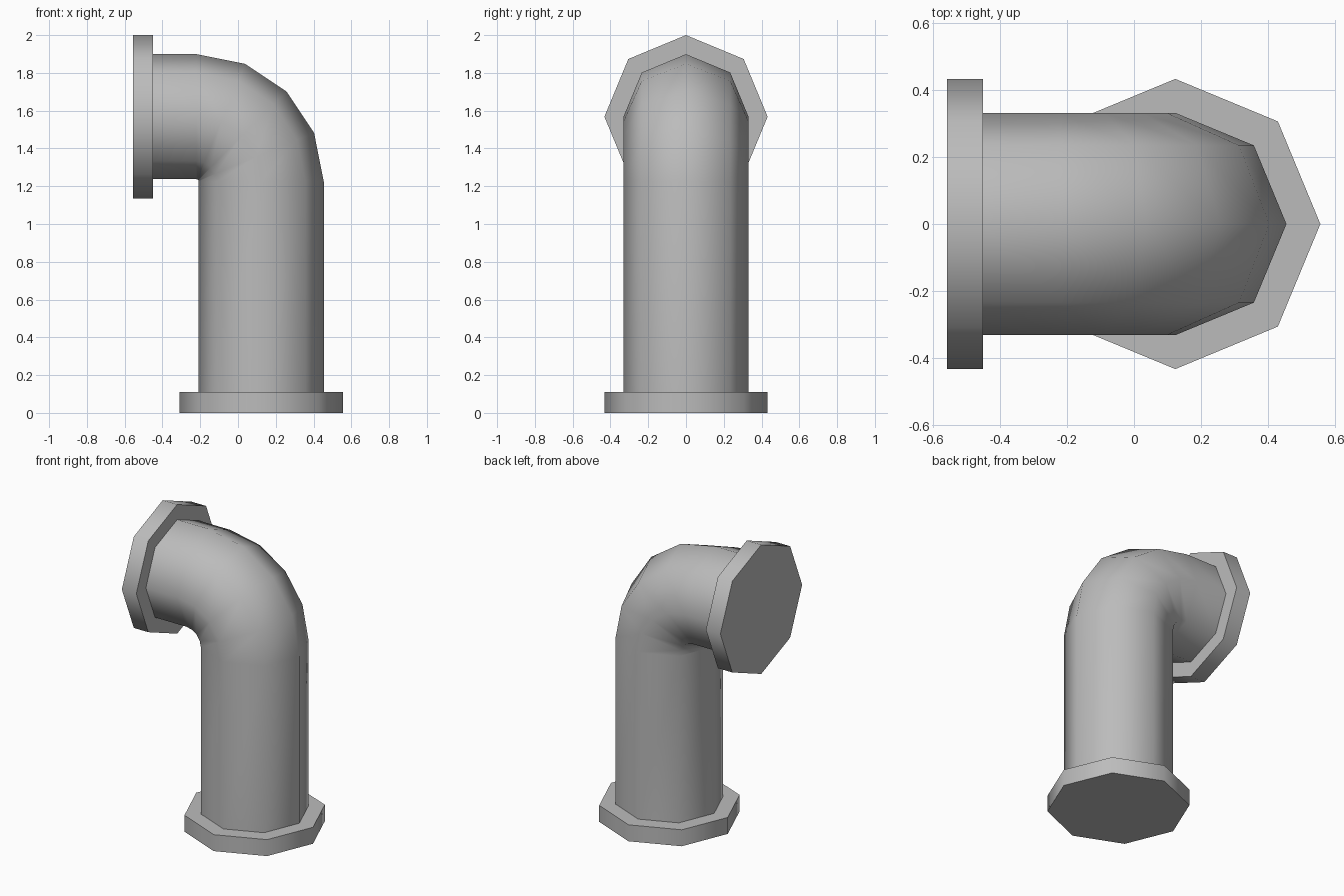
import bpy, bmesh, math
from mathutils import Vector

cube = bpy.data.objects.get("Cube")
if cube:
    bpy.data.objects.remove(cube, do_unlink=True)

SIDES = 8
PIPE_R, FLANGE_R = 0.331, 0.432
AXIS_X, AXIS_Z = 0.123, 1.568        # axes of the upright and the outlet
BEND_R = 0.343
BEND_X, BEND_Z = AXIS_X - BEND_R, AXIS_Z - BEND_R

grey = bpy.data.materials.new("pipe grey")
grey.use_nodes = True
colour = (0.5, 0.5, 0.5, 1)
grey.diffuse_color = colour
grey.node_tree.nodes["Principled BSDF"].inputs["Base Color"].default_value = colour


def sweep(name, stations, radius):
    """Octagonal tube through (x, z, angle) stations, capped at both ends."""
    bm = bmesh.new()
    rings = []
    for x, z, angle in stations:
        out = Vector((math.cos(angle), 0, math.sin(angle)))
        side = Vector((0, 1, 0))
        ring = []
        for i in range(SIDES):
            a = math.tau * i / SIDES
            ring.append(bm.verts.new(Vector((x, 0, z)) + radius * (out * math.cos(a) + side * math.sin(a))))
        rings.append(ring)
    for a, b in zip(rings, rings[1:]):
        for i in range(SIDES):
            j = (i + 1) % SIDES
            bm.faces.new((a[i], a[j], b[j], b[i]))
    bm.faces.new(rings[0][::-1])
    bm.faces.new(rings[-1])
    bmesh.ops.recalc_face_normals(bm, faces=bm.faces)
    mesh = bpy.data.meshes.new(name)
    bm.to_mesh(mesh)
    bm.free()
    mesh.materials.append(grey)
    obj = bpy.data.objects.new(name, mesh)
    bpy.context.collection.objects.link(obj)
    bpy.ops.object.select_all(action='DESELECT')
    obj.select_set(True)
    bpy.context.view_layer.objects.active = obj
    bpy.ops.object.shade_smooth_by_angle(angle=math.radians(60))
    return obj


# Pipe: upright, quarter bend in four steps, short outlet
UP, OUT = 0.0, math.pi / 2
path = [(AXIS_X, 0.1, UP)]
for k in range(5):
    t = OUT * k / 4
    path.append((BEND_X + BEND_R * math.cos(t), BEND_Z + BEND_R * math.sin(t), t))
path.append((-0.46, AXIS_Z, OUT))
sweep("elbow_pipe", path, PIPE_R)

# Flanges closing both ends
sweep("base_flange", [(AXIS_X, 0, UP), (AXIS_X, 0.11, UP)], FLANGE_R)
sweep("outlet_flange", [(-0.45, AXIS_Z, OUT), (-0.557, AXIS_Z, OUT)], FLANGE_R)
